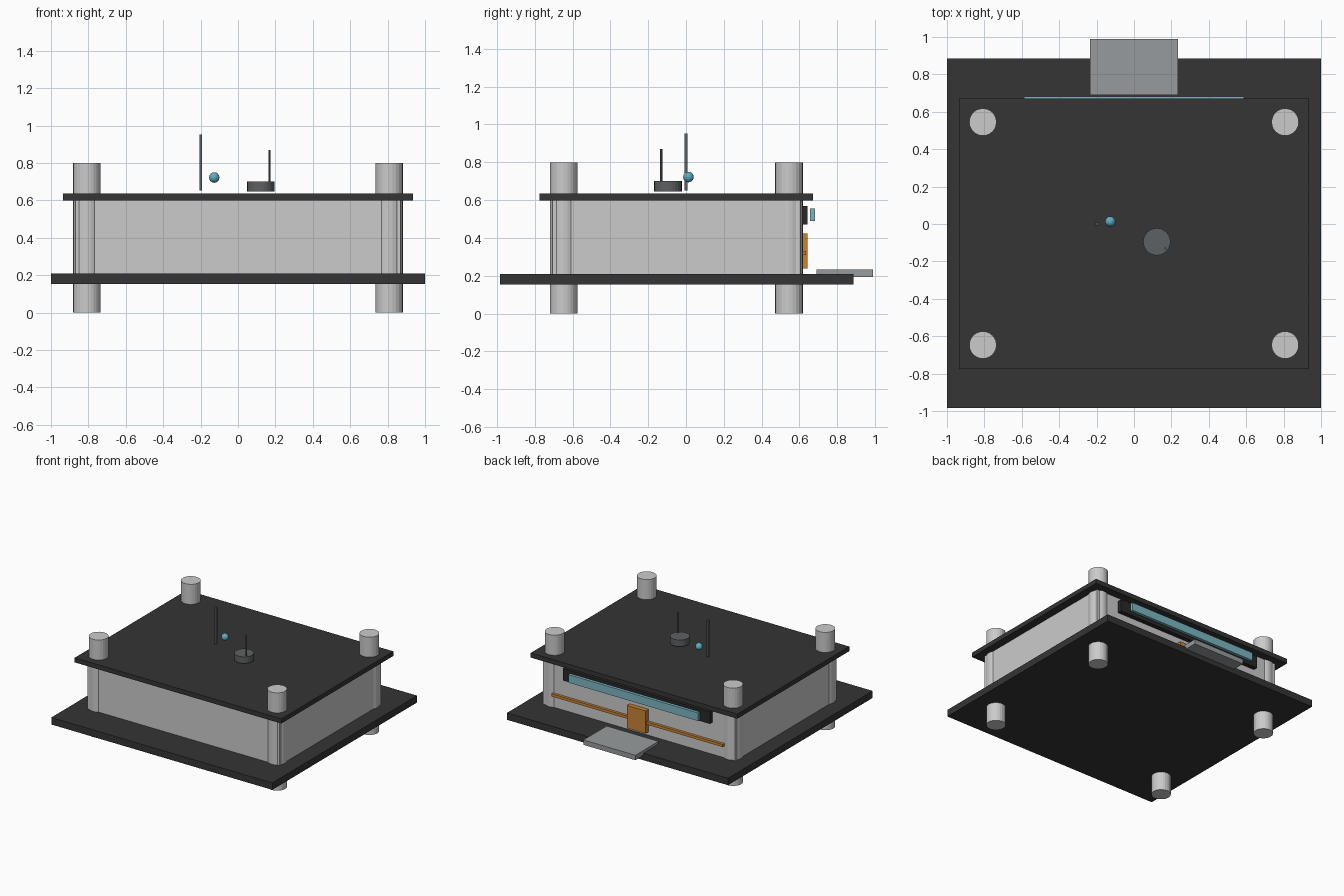
import bpy

cube = bpy.data.objects.get("Cube")
if cube:
    bpy.data.objects.remove(cube, do_unlink=True)


def material(name, r, g, b):
    m = bpy.data.materials.new(name)
    m.use_nodes = True
    m.diffuse_color = (r, g, b, 1)
    bsdf = next(n for n in m.node_tree.nodes if n.type == "BSDF_PRINCIPLED")
    bsdf.inputs["Base Color"].default_value = (r, g, b, 1)
    return m


black = material("matte_black", 0.035, 0.035, 0.035)
silver = material("light_grey", 0.6, 0.6, 0.6)
steel = material("mid_grey", 0.31, 0.33, 0.34)
dark = material("dark_grey", 0.11, 0.12, 0.125)
screen_black = material("screen_black", 0.022, 0.022, 0.024)
cyan = material("pale_cyan", 0.2, 0.47, 0.54)
blue = material("bright_cyan", 0.12, 0.42, 0.54)
orange = material("amber", 0.58, 0.23, 0.035)


def finish(name, mat):
    obj = bpy.context.object
    obj.name = obj.data.name = name
    obj.data.materials.append(mat)
    return obj


def box(name, mat, x, y, z):
    """Box from (min, max) ranges on each axis."""
    ranges = (x, y, z)
    bpy.ops.mesh.primitive_cube_add(size=1, location=[(a + b) / 2 for a, b in ranges])
    obj = finish(name, mat)
    for v in obj.data.vertices:
        v.co = [c * (b - a) for c, (a, b) in zip(v.co, ranges)]
    return obj


def cylinder(name, mat, x, y, z, radius, sides=24):
    bpy.ops.mesh.primitive_cylinder_add(
        vertices=sides, radius=radius, depth=z[1] - z[0],
        location=(x, y, (z[0] + z[1]) / 2))
    return finish(name, mat)


# Case
box("base_plate", black, (-1, 1), (-0.985, 0.885), (0.153, 0.21))
box("case_body", silver, (-0.87, 0.87), (-0.706, 0.606), (0.21, 0.6))
box("top_plate", black, (-0.935, 0.935), (-0.775, 0.672), (0.598, 0.636))

# Corner posts running through both plates
for side, x in (("right", 0.808), ("left", -0.808)):
    for end, y in (("front", -0.647), ("back", 0.545)):
        cylinder(f"{end}_{side}_post", silver, x, y, (0, 0.8), 0.073)

# Fittings on the back wall
box("screen_frame", screen_black, (-0.665, 0.665), (0.606, 0.642), (0.472, 0.57))
box("screen_panel", cyan, (-0.587, 0.587), (0.657, 0.682), (0.49, 0.556))
box("slide_rail", orange, (-0.775, 0.775), (0.612, 0.634), (0.309, 0.331))
box("slide_block", orange, (-0.085, 0.085), (0.606, 0.643), (0.238, 0.423))
box("output_tray", steel, (-0.235, 0.235), (0.69, 0.99), (0.193, 0.233))

# Instruments above the top plate
box("tall_rod", dark, (-0.206, -0.192), (-0.007, 0.009), (0.652, 0.953))
cylinder("dial", dark, 0.122, -0.095, (0.646, 0.7), 0.073)
cylinder("dial_pin", dark, 0.168, -0.131, (0.7, 0.87), 0.006, 8)
bpy.ops.mesh.primitive_uv_sphere_add(
    segments=16, ring_count=8, radius=0.028, location=(-0.127, 0.013, 0.722))
finish("indicator_ball", blue)
